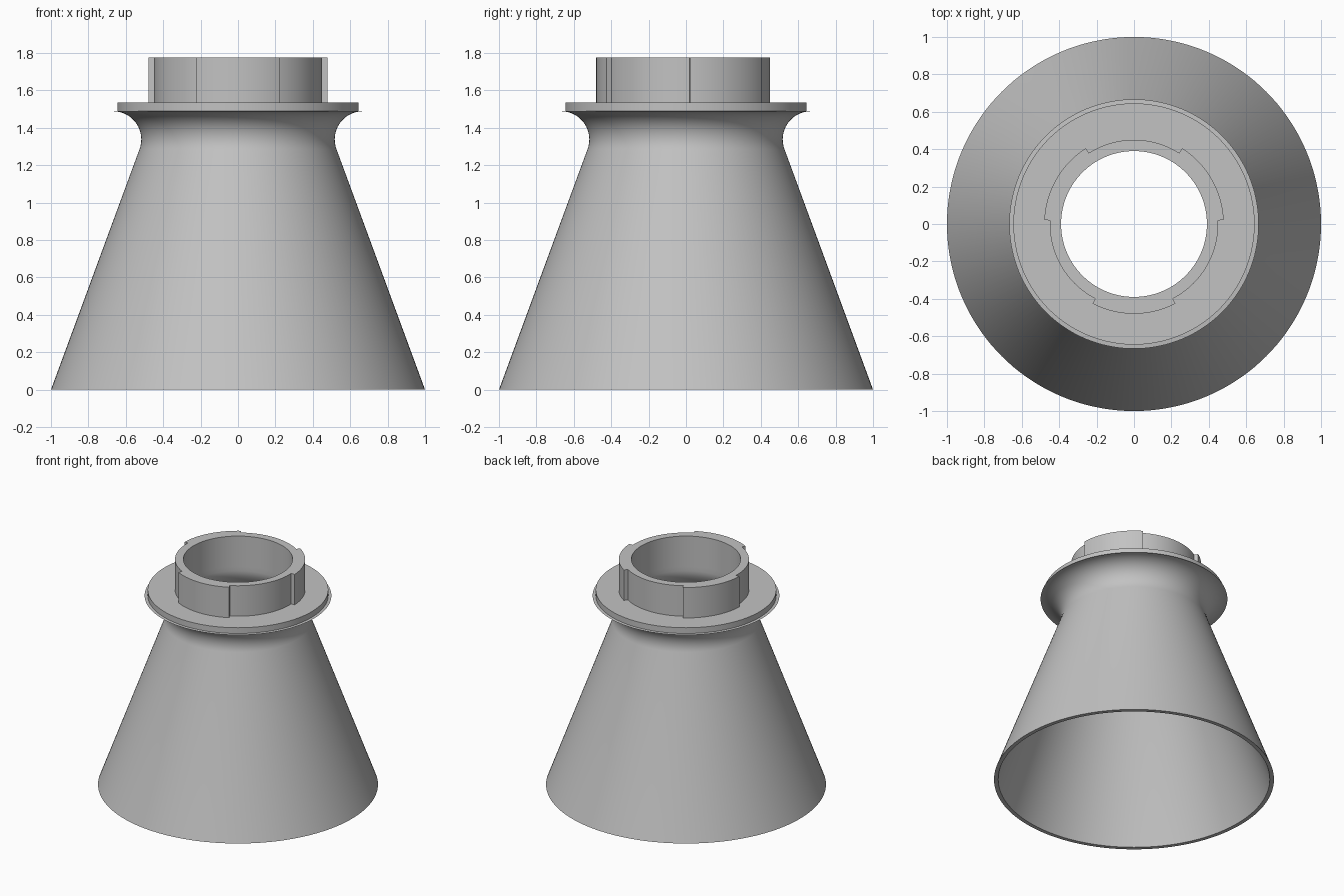
import bpy, bmesh, math

cube = bpy.data.objects.get("Cube")
if cube:
    bpy.data.objects.remove(cube, do_unlink=True)

SEG = 144
STEP = 2 * math.pi / SEG

grey = bpy.data.materials.new("plain_grey")
grey.use_nodes = True
GREY = (0.54, 0.54, 0.54, 1)
grey.diffuse_color = GREY
grey.node_tree.nodes["Principled BSDF"].inputs["Base Color"].default_value = GREY


def polar(r, i, z):
    return (r * math.cos(i * STEP), r * math.sin(i * STEP), z)


def finish(name, bm):
    bmesh.ops.remove_doubles(bm, verts=bm.verts, dist=1e-5)
    bmesh.ops.recalc_face_normals(bm, faces=bm.faces)
    mesh = bpy.data.meshes.new(name)
    bm.to_mesh(mesh)
    bm.free()
    mesh.materials.append(grey)
    obj = bpy.data.objects.new(name, mesh)
    bpy.context.collection.objects.link(obj)
    bpy.ops.object.select_all(action='DESELECT')
    obj.select_set(True)
    bpy.context.view_layer.objects.active = obj
    bpy.ops.object.shade_smooth_by_angle(angle=math.radians(30))
    return obj


def lathe(name, profile):
    bm = bmesh.new()
    rings = [[bm.verts.new(polar(r, i, z)) for i in range(SEG)] for r, z in profile]
    for a, b in zip(rings, rings[1:] + rings[:1]):
        for i in range(SEG):
            j = (i + 1) % SEG
            bm.faces.new((a[i], a[j], b[j], b[i]))
    return finish(name, bm)


# Hollow cone flaring out through a rounded neck into a thin lip and flange
FLANGE_TOP = 1.535
neck = []
for k in range(17):
    a = math.radians(200 - 110 * k / 16)
    neck.append((0.667 + 0.15 * math.cos(a), 1.338 + 0.15 * math.sin(a)))
flange = [(0.645, 1.49), (0.645, FLANGE_TOP), (0.39, FLANGE_TOP)]

# Inside: bore easing smoothly into the cone wall
inside = []
for k in range(11):
    t = k / 10
    ease = t * t * (2 - t)
    inside.append((0.39 + 0.115 * ease, 1.5 - 0.22 * t))
lathe("cone_and_flange", [(1, 0)] + neck + flange + inside + [(0.97, 0)])

# Upright collar with three raised lugs spaced evenly round it
BORE, RING, LUG, TOP = 0.39, 0.45, 0.48, 1.775


def outer_radius(i):
    degrees = (i + 0.5) * 360 / SEG
    offset = (degrees - 30 + 60) % 120 - 60
    return LUG if abs(offset) < 27.5 else RING


bm = bmesh.new()


def quad(*points):
    bm.faces.new([bm.verts.new(p) for p in points])


for i in range(SEG):
    r, j = outer_radius(i), i + 1
    following = outer_radius(j)
    quad(polar(BORE, i, TOP), polar(r, i, TOP), polar(r, j, TOP), polar(BORE, j, TOP))
    for wall in (BORE, r):
        quad(polar(wall, i, FLANGE_TOP), polar(wall, j, FLANGE_TOP),
             polar(wall, j, TOP), polar(wall, i, TOP))
    if following != r:
        quad(polar(r, j, FLANGE_TOP), polar(following, j, FLANGE_TOP),
             polar(following, j, TOP), polar(r, j, TOP))
finish("lugged_collar", bm)
